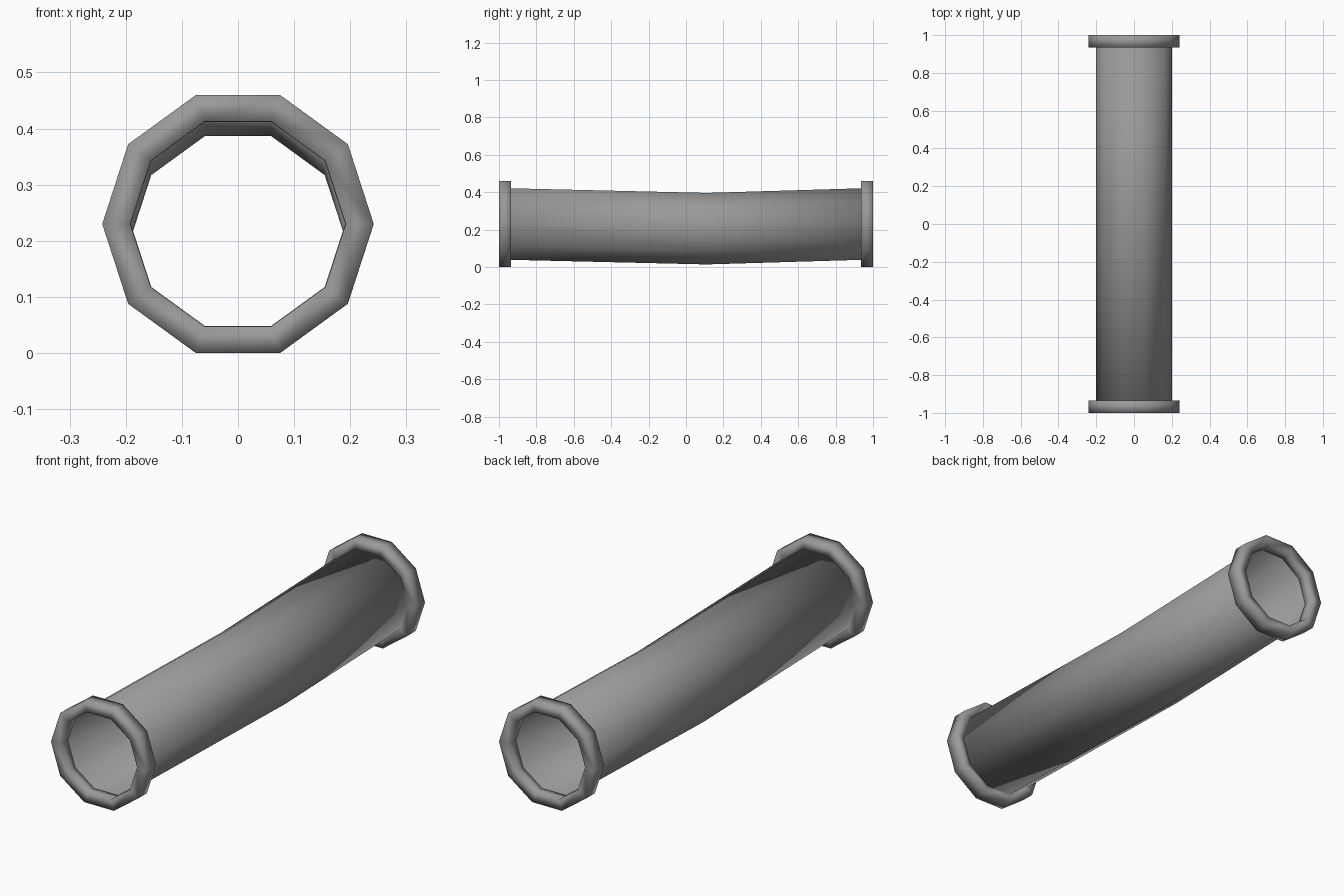
import bpy
import math

SIDES = 10
AXIS_Z = 0.23      # height of the axis at both ends
BEND_Y = 0.11      # where the pipe sags lowest
BEND_Z = 0.205

cube = bpy.data.objects.get("Cube")
if cube:
    bpy.data.objects.remove(cube, do_unlink=True)

grey = bpy.data.materials.new("pipe_grey")
grey.use_nodes = True
colour = (0.32, 0.32, 0.32, 1)
grey.diffuse_color = colour
grey.node_tree.nodes["Principled BSDF"].inputs["Base Color"].default_value = colour


def ring_solid(name, loop):
    """Sweep a closed loop of (radius, y, axis height) round the y axis."""
    verts, faces = [], []
    count = len(loop)
    for i in range(SIDES):
        a = 2 * math.pi * i / SIDES
        verts += [(r * math.cos(a), y, z + r * math.sin(a)) for r, y, z in loop]
    for i in range(SIDES):
        j = (i + 1) % SIDES
        for k in range(count):
            n = (k + 1) % count
            faces.append((i * count + k, j * count + k, j * count + n, i * count + n))
    mesh = bpy.data.meshes.new(name)
    mesh.from_pydata(verts, [], faces)
    mesh.materials.append(grey)
    mesh.shade_smooth()
    obj = bpy.data.objects.new(name, mesh)
    bpy.context.collection.objects.link(obj)
    return obj


# Bent pipe with a thin wall
path = [(-0.95, AXIS_Z), (BEND_Y, BEND_Z), (0.95, AXIS_Z)]
outer = [(0.201, y, z) for y, z in path]
inner = [(0.191, y, z) for y, z in reversed(path)]
ring_solid("bent_pipe", inner[::-1] + outer[::-1])

# Collar on each end
for name, y0, y1 in (("front_collar", -1, -0.935), ("back_collar", 0.935, 1)):
    ring_solid(name, [(0.192, y0, AXIS_Z), (0.192, y1, AXIS_Z),
                      (0.242, y1, AXIS_Z), (0.242, y0, AXIS_Z)])
